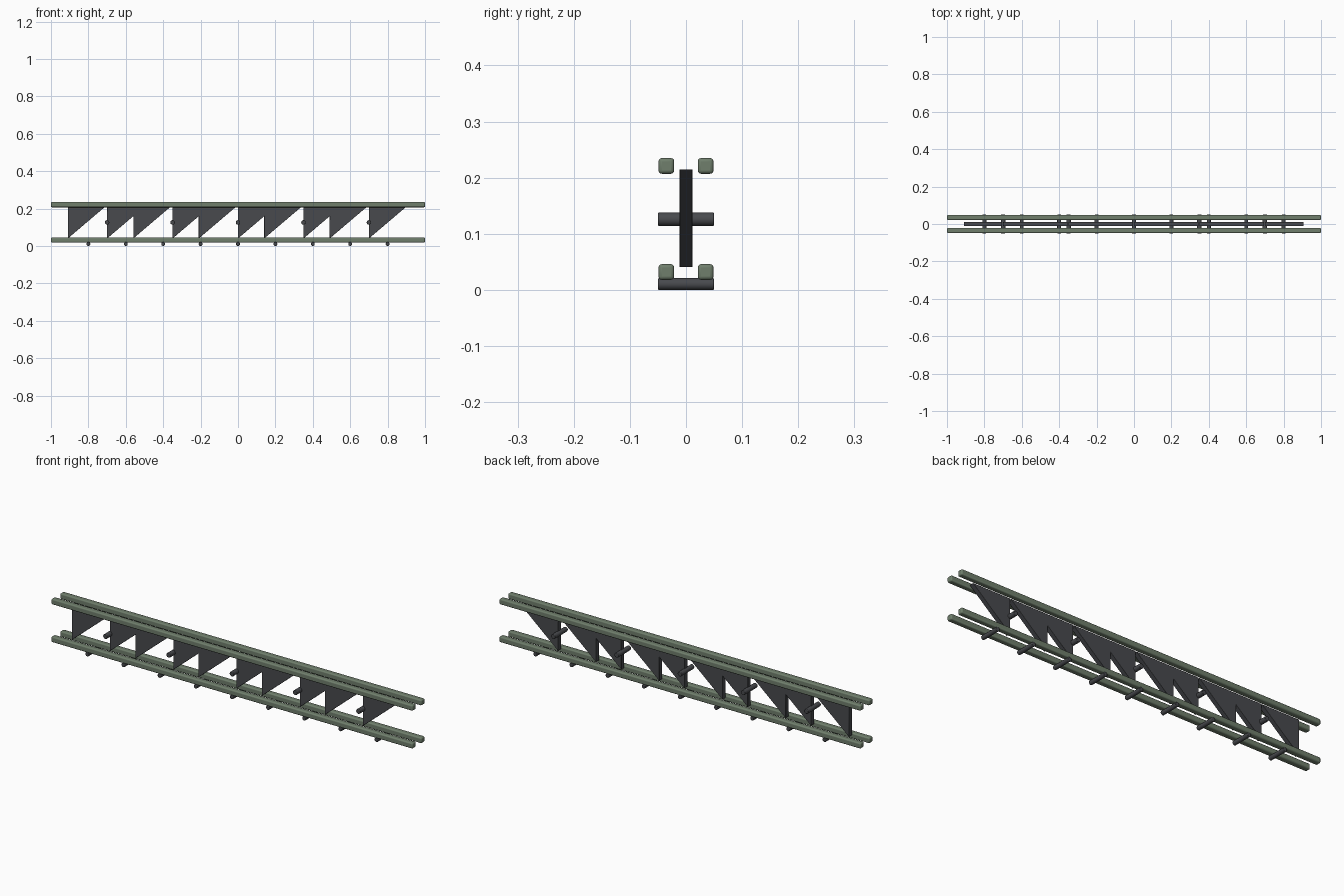
import bpy, bmesh, math

if "Cube" in bpy.data.objects:
    bpy.data.objects.remove(bpy.data.objects["Cube"])

def material(name, rgb):
    m = bpy.data.materials.new(name)
    m.diffuse_color = (*rgb, 1)
    m.use_nodes = True
    m.node_tree.nodes["Principled BSDF"].inputs["Base Color"].default_value = m.diffuse_color
    return m

green = material("green_paint", (0.16, 0.21, 0.15))
steel = material("dark_steel", (0.065, 0.068, 0.075))

def finish(ob, name, mat, bevel, segments):
    ob.name = name
    ob.data.materials.append(mat)
    b = ob.modifiers.new("bevel", 'BEVEL')
    b.width, b.segments = bevel, segments
    b.limit_method = 'ANGLE'
    b.angle_limit = math.radians(40)
    bpy.ops.object.select_all(action='DESELECT')
    ob.select_set(True)
    bpy.context.view_layer.objects.active = ob
    bpy.ops.object.shade_smooth_by_angle(angle=math.radians(35))

def rail(name, y, z):
    bpy.ops.mesh.primitive_cube_add(size=1, location=(0, y, z))
    ob = bpy.context.object
    ob.scale = (2, 0.028, 0.028)
    bpy.ops.object.transform_apply(location=False, rotation=False, scale=True)
    finish(ob, name, green, 0.006, 3)

def rod(name, x, z, r):
    bpy.ops.mesh.primitive_cylinder_add(vertices=20, radius=r, depth=0.1,
                                        location=(x, 0, z), rotation=(math.pi / 2, 0, 0))
    finish(bpy.context.object, name, steel, 0.002, 2)

def gusset(name, x):
    pts = [(x, 0.04), (x + 0.206, 0.215), (x, 0.215)]
    bm = bmesh.new()
    face = bm.faces.new([bm.verts.new((px, -0.012, pz)) for px, pz in pts])
    ext = bmesh.ops.extrude_face_region(bm, geom=[face])
    bmesh.ops.translate(bm, vec=(0, 0.024, 0),
                        verts=[v for v in ext["geom"] if isinstance(v, bmesh.types.BMVert)])
    bmesh.ops.recalc_face_normals(bm, faces=bm.faces)
    me = bpy.data.meshes.new(name)
    bm.to_mesh(me)
    bm.free()
    ob = bpy.data.objects.new(name, me)
    bpy.context.collection.objects.link(ob)
    finish(ob, name, steel, 0.001, 1)

# Four long rails
for side, y in (("front", -0.035), ("back", 0.035)):
    rail(f"upper_rail_{side}", y, 0.221)
    rail(f"lower_rail_{side}", y, 0.032)

# Triangular web plates, in pairs around each 0.35 bay
for i in range(-2, 3):
    gusset(f"web_plate_a_{i + 3}", 0.35 * i)
    gusset(f"web_plate_b_{i + 3}", 0.35 * i - 0.21)

# Cross pins through the web
for i in range(-2, 3):
    rod(f"cross_pin_{i + 3}", 0.35 * i, 0.126, 0.012)

# Rungs beneath the lower rails
for i in range(-4, 5):
    rod(f"bottom_rung_{i + 5}", 0.2 * i, 0.0105, 0.0105)
